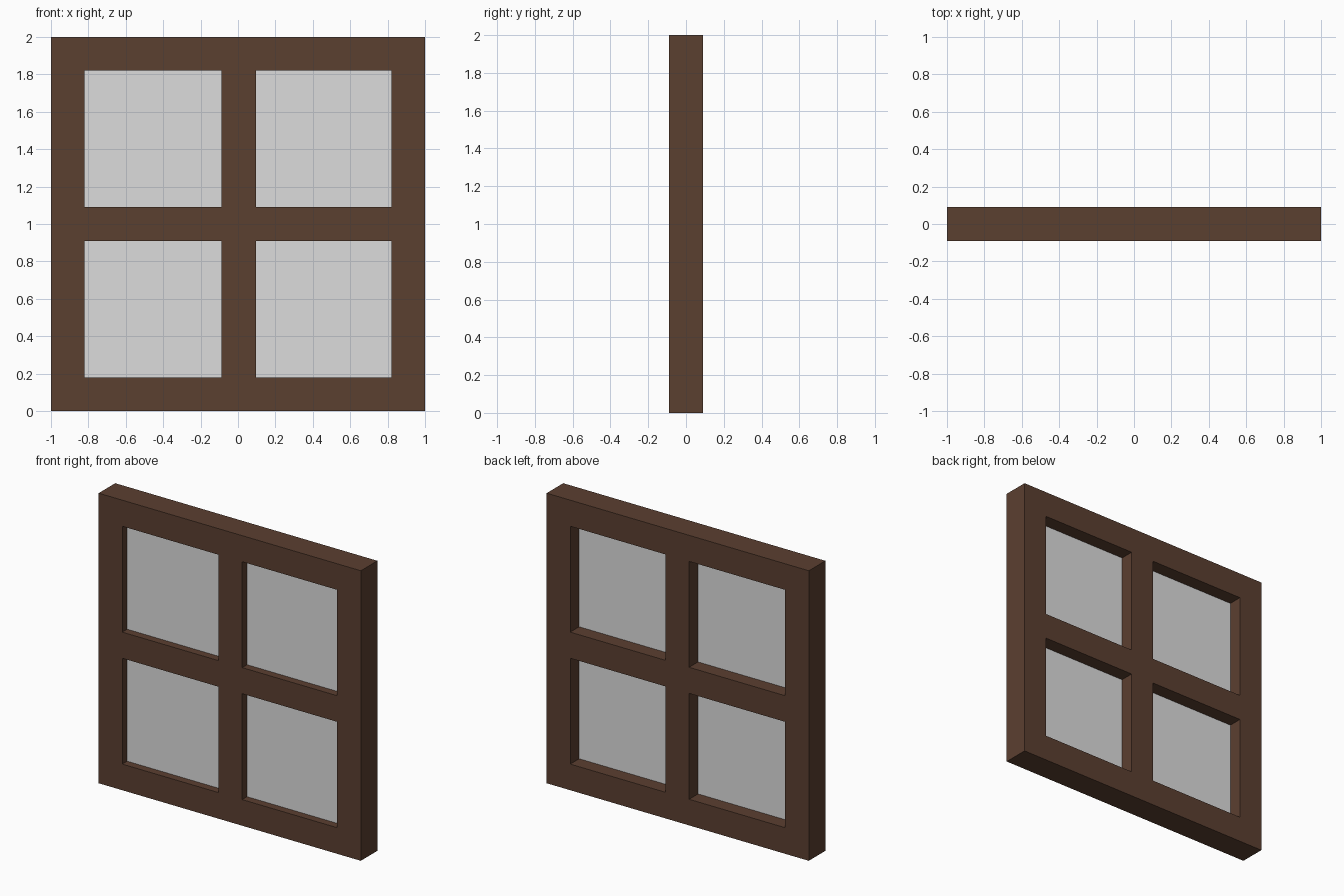
import bpy
import bmesh

old = bpy.data.objects.get("Cube")
if old:
    bpy.data.objects.remove(old, do_unlink=True)


def material(name, rgb):
    mat = bpy.data.materials.new(name)
    mat.use_nodes = True
    color = (*rgb, 1.0)
    mat.diffuse_color = color
    mat.node_tree.nodes["Principled BSDF"].inputs["Base Color"].default_value = color
    return mat


def add_object(name, bm, mat):
    bmesh.ops.recalc_face_normals(bm, faces=bm.faces)
    mesh = bpy.data.meshes.new(name)
    bm.to_mesh(mesh)
    bm.free()
    mesh.materials.append(mat)
    obj = bpy.data.objects.new(name, mesh)
    bpy.context.collection.objects.link(obj)
    return obj


wood = material("dark brown wood", (0.105, 0.05, 0.03))
glass = material("pale grey glass", (0.72, 0.72, 0.72))

# Grid lines where the rails and stiles begin and end
XS = (-1.0, -0.82, -0.087, 0.095, 0.82, 1.0)
ZS = (0.0, 0.18, 0.91, 1.09, 1.82, 2.0)
HALF_DEPTH = 0.09
PANE_FRONT, PANE_BACK = -0.037, -0.007
OPENINGS = (1, 3)

# Frame with cross bars: a front sheet with four openings, extruded backwards
bm = bmesh.new()
grid = [[bm.verts.new((x, -HALF_DEPTH, z)) for z in ZS] for x in XS]
for i in range(len(XS) - 1):
    for j in range(len(ZS) - 1):
        if i in OPENINGS and j in OPENINGS:
            continue
        bm.faces.new((grid[i][j], grid[i + 1][j], grid[i + 1][j + 1], grid[i][j + 1]))
extruded = bmesh.ops.extrude_face_region(bm, geom=bm.faces[:], use_keep_orig=True)
moved = [g for g in extruded["geom"] if isinstance(g, bmesh.types.BMVert)]
bmesh.ops.translate(bm, verts=moved, vec=(0, 2 * HALF_DEPTH, 0))
add_object("window_frame", bm, wood)

# One pane set into each opening
for i, side in zip(OPENINGS, ("right", "left")):
    for j, level in zip(OPENINGS, ("lower", "upper")):
        bm = bmesh.new()
        bmesh.ops.create_cube(bm, size=1)
        size = (XS[i + 1] - XS[i], PANE_BACK - PANE_FRONT, ZS[j + 1] - ZS[j])
        centre = ((XS[i] + XS[i + 1]) / 2, (PANE_FRONT + PANE_BACK) / 2, (ZS[j] + ZS[j + 1]) / 2)
        bmesh.ops.scale(bm, verts=bm.verts, vec=size)
        bmesh.ops.translate(bm, verts=bm.verts, vec=centre)
        add_object(f"{level}_{side}_pane", bm, glass)
